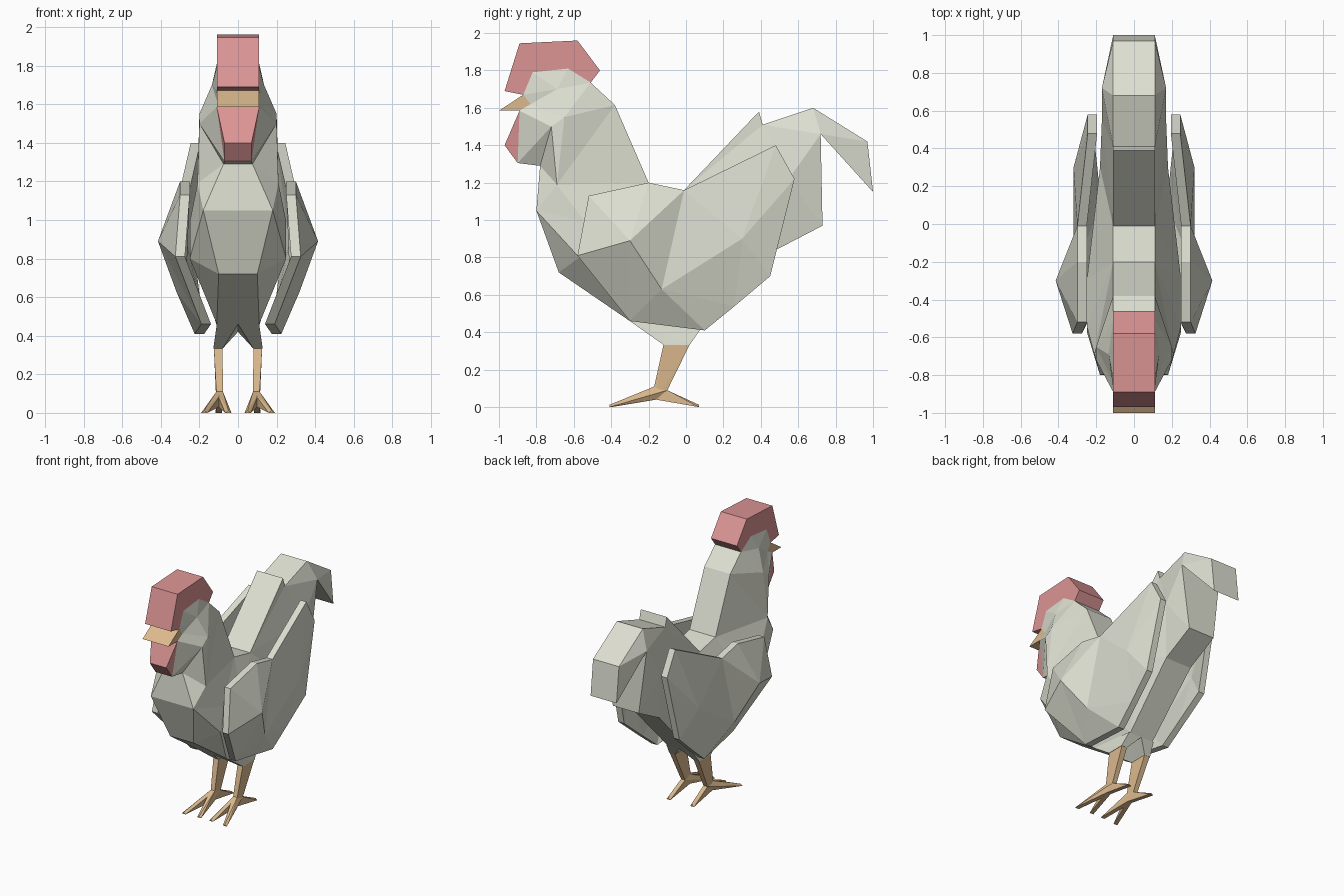
import bpy, bmesh
from mathutils import Vector
from mathutils.geometry import delaunay_2d_cdt

if "Cube" in bpy.data.objects:
    bpy.data.objects.remove(bpy.data.objects["Cube"])


def material(name, rgb):
    m = bpy.data.materials.new(name)
    m.diffuse_color = (*rgb, 1)
    m.use_nodes = True
    m.node_tree.nodes["Principled BSDF"].inputs["Base Color"].default_value = m.diffuse_color
    return m


CREAM = material("cream feathers", (0.73, 0.74, 0.64))
RED = material("soft red", (0.72, 0.30, 0.30))
TAN = material("tan horn", (0.72, 0.49, 0.27))


def finish(name, bm, mat, mirror=False):
    bmesh.ops.recalc_face_normals(bm, faces=bm.faces)
    me = bpy.data.meshes.new(name)
    bm.to_mesh(me)
    bm.free()
    me.materials.append(mat)
    ob = bpy.data.objects.new(name, me)
    bpy.context.collection.objects.link(ob)
    if mirror:
        mod = ob.modifiers.new("mirror", 'MIRROR')
        mod.use_mirror_merge = False


def slab(name, mat, outline, ridge=(), thickness=None):
    """Side profile of (y, z, x) points; ridge points bulge the side faces.
    Without a thickness the other side is the mirror image across x = 0."""
    pts = list(outline) + list(ridge)
    n = len(outline)
    loop = [(i, (i + 1) % n) for i in range(n)]
    res = delaunay_2d_cdt([Vector(p[:2]) for p in pts], loop, [], 1, 1e-5)
    faces, orig = res[2], res[3]
    bm = bmesh.new()
    near = [bm.verts.new((x, y, z)) for y, z, x in pts]
    far = [bm.verts.new((-x if thickness is None else x - thickness, y, z))
           for y, z, x in pts]
    for f in faces:
        ids = [orig[i][0] for i in f]
        bm.faces.new([near[i] for i in ids])
        bm.faces.new([far[i] for i in reversed(ids)])
    for a, b in loop:
        bm.faces.new((near[a], near[b], far[b], far[a]))
    finish(name, bm, mat, thickness is not None)


def hull(name, mat, points):
    bm = bmesh.new()
    for p in points:
        bm.verts.new(p)
    bmesh.ops.convex_hull(bm, input=bm.verts)
    finish(name, bm, mat, True)


# Body, neck, head and tail
slab("body", CREAM, [
    (-.89, 1.585, .11), (-.90, 1.305, .07), (-.78, 1.29, .075),
    (-.80, 1.05, .18), (-.68, .72, .10), (-.30, .46, .11), (.08, .42, .10),
    (.48, .84, .11), (.73, .97, .11), (.72, 1.46, .17), (1, 1.15, .11),
    (.97, 1.42, .11), (.68, 1.60, .11), (.41, 1.51, .11), (.39, 1.58, .11),
    (-.01, 1.16, .11), (-.20, 1.20, .11), (-.38, 1.615, .11),
    (-.51, 1.735, .11), (-.63, 1.81, .11), (-.82, 1.79, .11),
    (-.87, 1.67, .11), (-.83, 1.62, .11)],
    [(-.72, 1.50, .20), (-.65, 1.55, .20), (-.69, 1.70, .135),
     (-.69, 1.19, .21), (-.54, .99, .25), (-.57, .80, .25),
     (-.30, .90, .25), (.30, .90, .18), (.55, 1.22, .17)])

# Comb, beak and wattle
slab("comb", RED, [
    (-.97, 1.69, .11), (-.89, 1.945, .11), (-.58, 1.96, .11),
    (-.46, 1.80, .11), (-.51, 1.735, .11), (-.63, 1.81, .11),
    (-.82, 1.79, .11), (-.87, 1.67, .11)])
slab("beak", TAN, [(-1, 1.585, .11), (-.87, 1.67, .11),
                   (-.83, 1.62, .11), (-.89, 1.585, .11)])
slab("wattle", RED, [(-.89, 1.585, .11), (-.97, 1.40, .07),
                     (-.90, 1.305, .07)])

# Wings
slab("wing", CREAM, [
    (-.58, .81, .325), (-.52, 1.13, .30), (-.20, 1.20, .30),
    (-.01, 1.16, .30), (.48, 1.40, .245), (.58, 1.22, .245),
    (.45, .70, .26), (.26, .54, .24), (.10, .41, .225), (-.30, .46, .19)],
    [(-.30, .89, .415), (.30, .90, .32), (-.13, .63, .32)], thickness=.05)

# Thighs and legs
hull("thigh", CREAM,
     [(x, y, z) for x in (0, .11) for y, z in ((-.30, .46), (.08, .42))] +
     [(x, y, .333) for x in (.08, .128) for y in (-.12, .02)])
ankle = [(x, y, z) for x in (.078, .112)
         for y, z in ((-.17, .11), (-.10, .09), (-.16, .04))]
hull("leg", TAN, ankle + [(x, y, .335) for x in (.08, .125)
                          for y in (-.12, .02)])

# Toes: two forward, one back
for name, tx, ty in (("outer_toe", .175, -.41), ("inner_toe", .05, -.40),
                     ("back_toe", .10, .07)):
    hull(name, TAN, ankle + [(tx - .016, ty, 0), (tx + .016, ty, 0),
                             (tx, ty, .012)])
